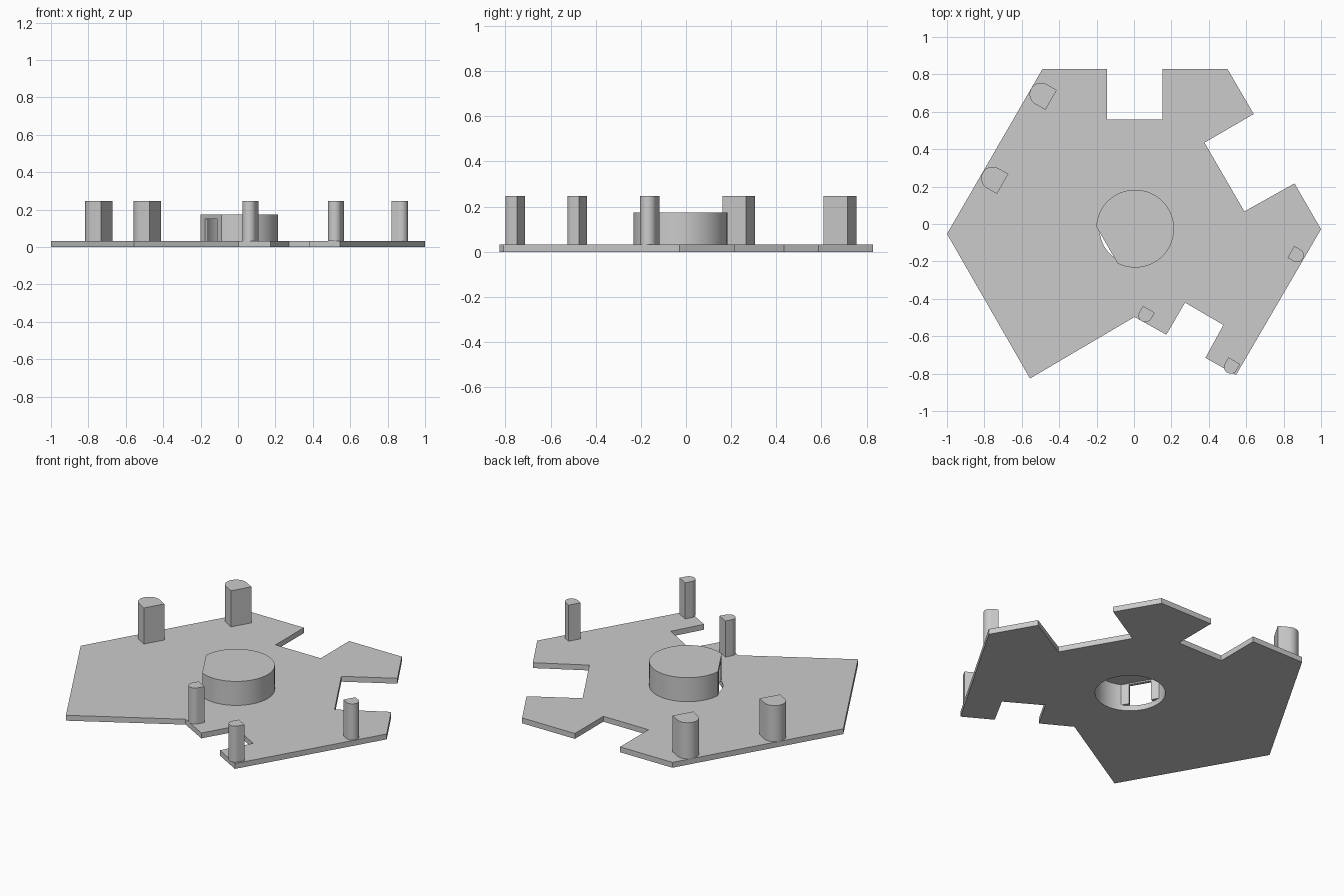
import bpy, bmesh, math
from mathutils import Vector

cube = bpy.data.objects.get("Cube")
if cube:
    bpy.data.objects.remove(cube, do_unlink=True)

grey = bpy.data.materials.new("plain grey")
grey.use_nodes = True
COLOUR = (0.6, 0.6, 0.6, 1)
grey.diffuse_color = COLOUR
grey.node_tree.nodes["Principled BSDF"].inputs["Base Color"].default_value = COLOUR

PLATE_TOP, POST_TOP, DRUM_TOP = 0.032, 0.247, 0.175


def prism(name, outline, z0, z1):
    """Extrude a counter-clockwise outline from z0 to z1."""
    bm = bmesh.new()
    face = bm.faces.new([bm.verts.new((x, y, z0)) for x, y in outline])
    top = bmesh.ops.extrude_face_region(bm, geom=[face])["geom"]
    bmesh.ops.translate(bm, vec=(0, 0, z1 - z0),
                        verts=[v for v in top if isinstance(v, bmesh.types.BMVert)])
    bmesh.ops.recalc_face_normals(bm, faces=bm.faces)
    mesh = bpy.data.meshes.new(name)
    bm.to_mesh(mesh)
    bm.free()
    mesh.materials.append(grey)
    obj = bpy.data.objects.new(name, mesh)
    bpy.context.collection.objects.link(obj)
    return obj


def cut(target, cutter):
    """Subtract the cutter and discard it."""
    cutter.hide_render = True
    mod = target.modifiers.new("cut", "BOOLEAN")
    mod.operation, mod.solver, mod.object = "DIFFERENCE", "EXACT", cutter
    bpy.context.view_layer.objects.active = target
    bpy.ops.object.modifier_apply(modifier=mod.name)
    bpy.data.objects.remove(cutter, do_unlink=True)


def smooth(obj):
    bpy.ops.object.select_all(action="DESELECT")
    obj.select_set(True)
    bpy.context.view_layer.objects.active = obj
    bpy.ops.object.shade_smooth_by_angle(angle=math.radians(30))


def arc(centre, radius, start, end, steps):
    return [(centre[0] + radius * math.cos(a), centre[1] + radius * math.sin(a))
            for a in (start + (end - start) * i / steps for i in range(steps + 1))]


def clipped_circle(centre, radius, flat, angle):
    """Circle with one flat, facing the given angle."""
    half = math.acos(flat / radius)
    return arc(centre, radius, angle + half, angle + math.tau - half, 64)


def post(name, centre, radius, depth, degrees):
    """Post with a rounded back and a square front facing the angle."""
    a = math.radians(degrees)
    front = Vector((math.cos(a), math.sin(a)))
    side = Vector((-front.y, front.x)) * radius
    c = Vector(centre)
    outline = arc(c, radius, a + math.pi / 2, a + 3 * math.pi / 2, 24)
    outline += [tuple(c + front * depth - side), tuple(c + front * depth + side)]
    smooth(prism(name, outline, PLATE_TOP, POST_TOP))


# Notched base plate with a round hole
plate_outline = [
    (-1, -.053), (-.556, -.826), (.003, -.497), (.173, -.592), (.273, -.42),
    (.478, -.54), (.382, -.715), (.545, -.808), (1, -.028), (.858, .217),
    (.59, .067), (.377, .435), (.64, .588), (.5, .828), (.153, .828),
    (.153, .56), (-.145, .56), (-.145, .828), (-.49, .828)]
DRUM = (.006, -.025)
base_plate = prism("base_plate", plate_outline, 0, PLATE_TOP)
cut(base_plate, prism("hole_cutter", arc(DRUM, .19, 0, math.tau * 71 / 72, 71), -.1, .1))
smooth(base_plate)

# Hollow drum with a flat side and a doorway
FLAT_ANGLE = math.radians(210)
drum = prism("drum", clipped_circle(DRUM, .208, .174, FLAT_ANGLE), PLATE_TOP, DRUM_TOP)
cut(drum, prism("hollow_cutter", clipped_circle(DRUM, .19, .156, FLAT_ANGLE), -.1, .158))
out = Vector((math.cos(FLAT_ANGLE), math.sin(FLAT_ANGLE)))
across = Vector((-out.y, out.x)) * .064
door = [tuple(Vector(DRUM) + out * r + across * s)
        for r, s in ((.1, -1), (.25, -1), (.25, 1), (.1, 1))]
cut(drum, prism("door_cutter", door, -.1, .15))
smooth(drum)

# Thick posts on the right edge, thin posts on the left and front
for i, centre in enumerate([(-.497, .694), (-.756, .245)]):
    post(f"thick_post_{i + 1}", centre, .061, .062, -30)
for i, (centre, angle) in enumerate([((.06, -.489), 60), ((.517, -.764), 60),
                                     ((.872, -.168), 150)]):
    post(f"thin_post_{i + 1}", centre, .036, .038, angle)
